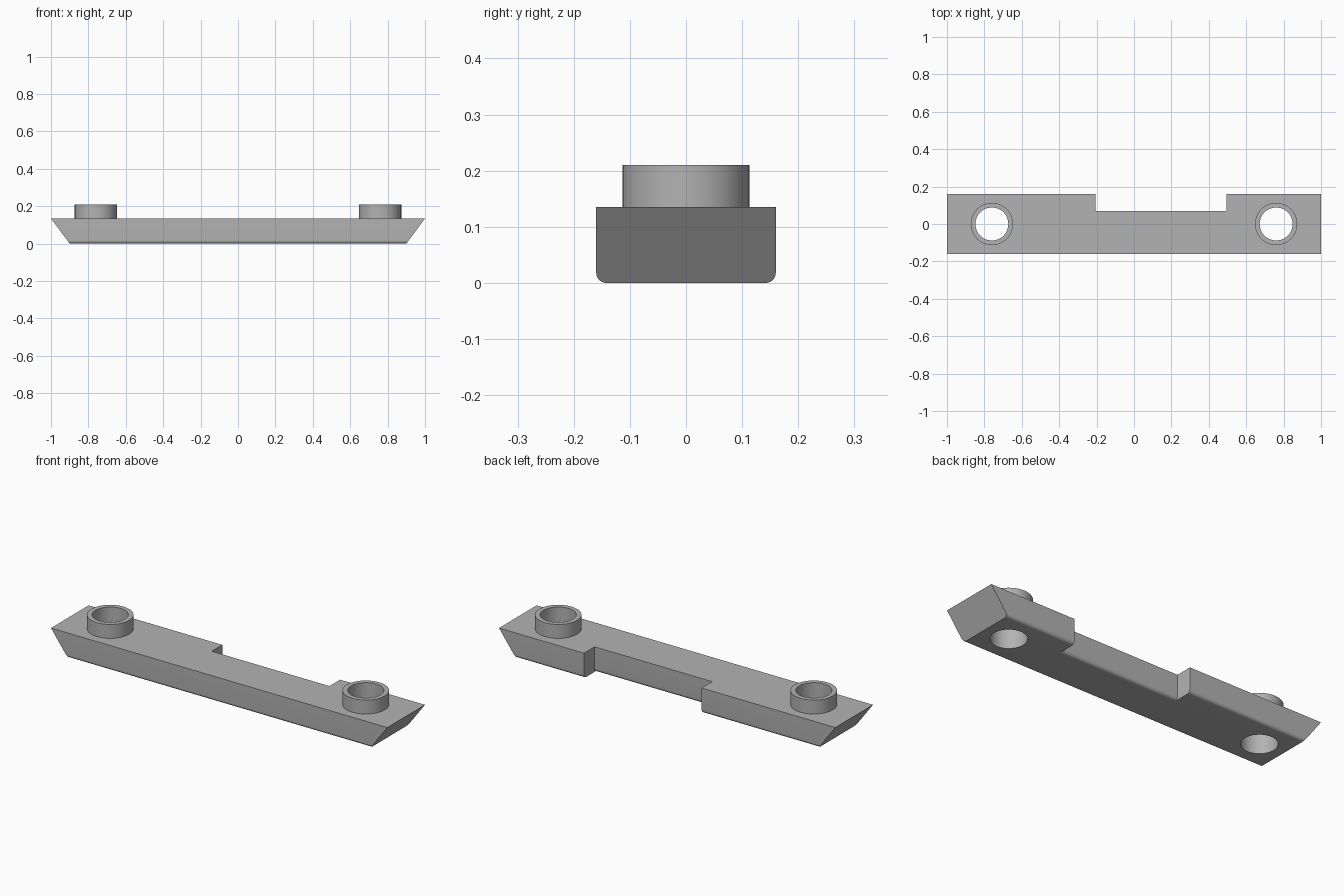
import bpy, bmesh
from math import cos, sin, pi

cube = bpy.data.objects.get("Cube")
if cube:
    bpy.data.objects.remove(cube)

HALF, TOP, BOSS_TOP, SLANT, R = 0.16, 0.135, 0.21, 0.1, 0.018
NOTCH_Y, NOTCH_X0, NOTCH_X1 = 0.07, -0.205, 0.495
BOSS_X, OUTER, INNER, SIDES = 0.76, 0.113, 0.088, 64

grey = bpy.data.materials.new("plain grey")
grey.use_nodes = True
grey.diffuse_color = (0.45, 0.45, 0.45, 1)
grey.node_tree.nodes["Principled BSDF"].inputs["Base Color"].default_value = grey.diffuse_color


def finish(name, bm):
    bmesh.ops.recalc_face_normals(bm, faces=bm.faces)
    mesh = bpy.data.meshes.new(name)
    bm.to_mesh(mesh)
    bm.free()
    mesh.materials.append(grey)
    obj = bpy.data.objects.new(name, mesh)
    bpy.context.collection.objects.link(obj)
    return obj


def prism(name, profile, left_x, right_x):
    """Extrude a (y, z) profile along x; the end planes may depend on z."""
    bm = bmesh.new()
    a = [bm.verts.new((left_x(z), y, z)) for y, z in profile]
    b = [bm.verts.new((right_x(z), y, z)) for y, z in profile]
    bm.faces.new(a)
    bm.faces.new(b)
    for i in range(len(a)):
        j = (i + 1) % len(a)
        bm.faces.new((a[i], a[j], b[j], b[i]))
    return finish(name, bm)


def fillet(y, steps=8):
    """Rounded lower edge, from the underside up to the wall at y."""
    angles = [pi / 2 * i / steps for i in range(steps + 1)]
    return [(y - R + R * sin(t), R - R * cos(t)) for t in angles]


def activate(obj):
    bpy.ops.object.select_all(action='DESELECT')
    obj.select_set(True)
    bpy.context.view_layer.objects.active = obj


def cut(obj, cutter):
    mod = obj.modifiers.new("cut", 'BOOLEAN')
    mod.operation, mod.solver, mod.object = 'DIFFERENCE', 'EXACT', cutter
    activate(obj)
    bpy.ops.object.modifier_apply(modifier=mod.name)
    bpy.data.objects.remove(cutter)


def ring(bm, radius, x, z):
    return [bm.verts.new((x + radius * cos(2 * pi * i / SIDES),
                          radius * sin(2 * pi * i / SIDES), z)) for i in range(SIDES)]


def lathe(name, x, profile, closed_ends):
    bm = bmesh.new()
    rings = [ring(bm, r, x, z) for r, z in profile]
    for lo, hi in zip(rings, rings[1:]):
        for i in range(SIDES):
            j = (i + 1) % SIDES
            bm.faces.new((lo[i], lo[j], hi[j], hi[i]))
    if closed_ends:
        bm.faces.new(rings[0])
        bm.faces.new(rings[-1])
    return finish(name, bm)


# Bar with undercut ends and rounded lower edges
right_half = fillet(HALF) + [(HALF, TOP)]
section = right_half + [(-y, z) for y, z in reversed(right_half)]
end = lambda z: 1 - SLANT + SLANT * z / TOP
bar = prism("bar", section, lambda z: -end(z), end)

# Notch in the back edge, leaving a rounded lower edge behind
notch = fillet(NOTCH_Y) + [(NOTCH_Y, 0.2), (0.3, 0.2), (0.3, -0.1), (NOTCH_Y - R, -0.1)]
cut(bar, prism("notch_cutter", notch, lambda z: NOTCH_X0, lambda z: NOTCH_X1))

# Through holes, each with a raised collar
parts = [bar]
for side, x in (("right", -BOSS_X), ("left", BOSS_X)):
    cut(bar, lathe("hole_cutter", x, [(INNER, -0.1), (INNER, 0.3)], True))
    parts.append(lathe(side + "_collar", x, [(OUTER, TOP), (OUTER, BOSS_TOP),
                                             (INNER, BOSS_TOP), (INNER, TOP)], False))

for obj in parts:
    activate(obj)
    bpy.ops.object.shade_smooth_by_angle(angle=pi / 6)
